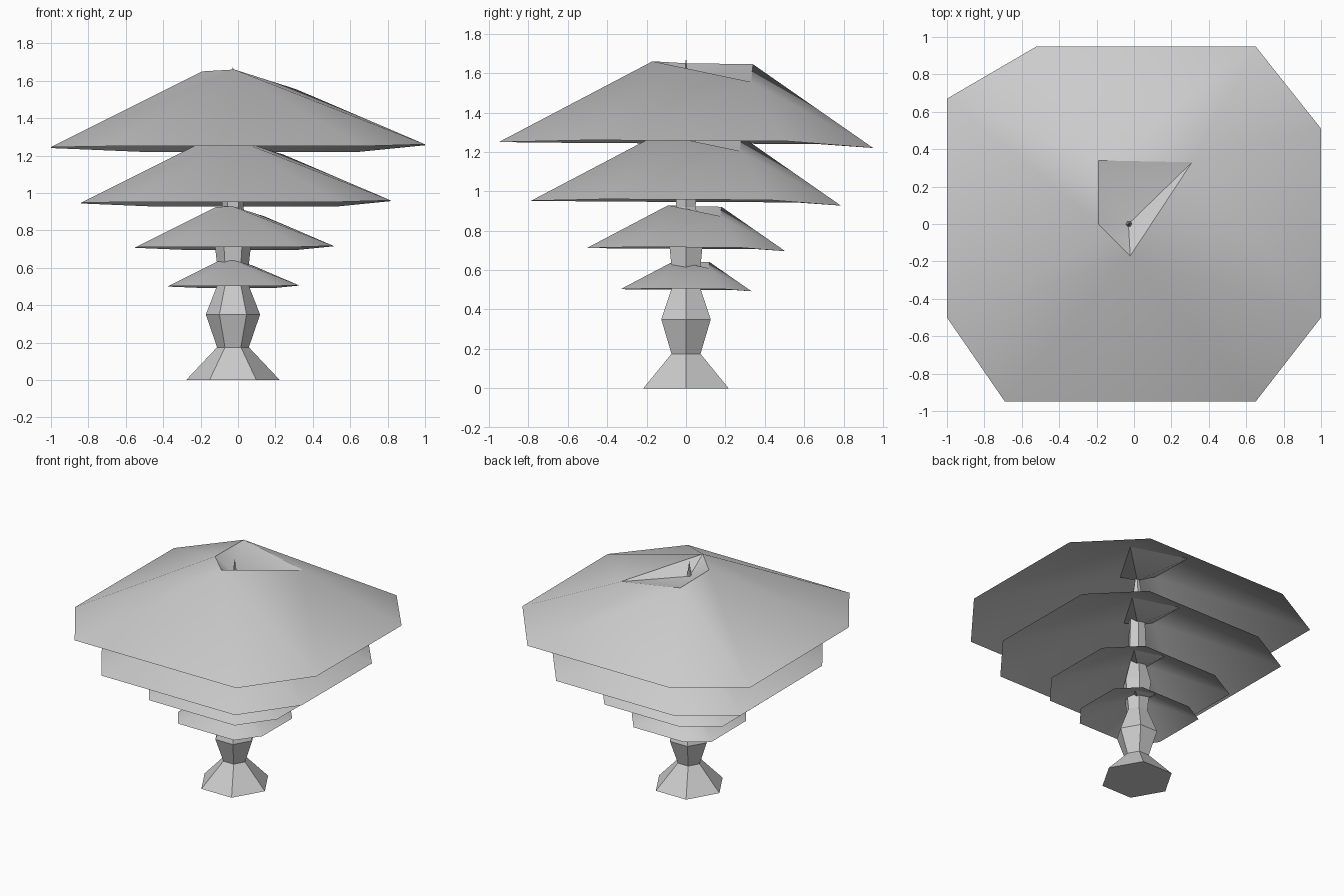
import bpy, bmesh, math

if "Cube" in bpy.data.objects:
    bpy.data.objects.remove(bpy.data.objects["Cube"])

grey = bpy.data.materials.new("pale_grey")
grey.diffuse_color = (0.6, 0.6, 0.6, 1)
grey.use_nodes = True
grey.node_tree.nodes["Principled BSDF"].inputs["Base Color"].default_value = grey.diffuse_color
AXIS = -0.027  # x of the trunk axis


def finish(name, bm, smooth):
    me = bpy.data.meshes.new(name)
    bm.to_mesh(me)
    bm.free()
    me.materials.append(grey)
    ob = bpy.data.objects.new(name, me)
    bpy.context.collection.objects.link(ob)
    if smooth:
        bpy.ops.object.select_all(action='DESELECT')
        ob.select_set(True)
        bpy.context.view_layer.objects.active = ob
        bpy.ops.object.shade_smooth_by_angle(angle=math.radians(30))
    return ob


# Canopy shape: an uneven eight-sided brim, a four-point crown rim and a sunken middle.
# Heights are measured from the brim level.
BRIM = [(-0.69, -0.95, 0.0), (0.65, -0.95, 0.0), (1, -0.5, 0.01), (1, 0.51, 0.005),
        (0.65, 0.95, -0.03), (-0.52, 0.95, -0.03), (-1, 0.67, -0.01), (-1, -0.5, -0.005)]
RIM = [(-0.02, -0.17, 0.41), (0.31, 0.33, 0.305), (-0.19, 0.34, 0.395), (-0.19, 0.0, 0.4)]
DIP = (-0.03, 0.0, 0.31)
FIRST = [7, 2, 4, 6]   # first brim point joined to each rim point
STEPS = [3, 2, 2, 1]   # brim edges fanned from each rim point


def canopy(name, size, x, z):
    bm = bmesh.new()
    def put(p):
        return bm.verts.new((x + p[0] * size, p[1] * size, z + p[2] * size))
    brim, rim, dip = [put(p) for p in BRIM], [put(p) for p in RIM], put(DIP)
    for i in range(4):
        nxt = rim[(i + 1) % 4]
        for k in range(STEPS[i]):
            a = FIRST[i] + k
            bm.faces.new((rim[i], brim[a % 8], brim[(a + 1) % 8]))
        bm.faces.new((rim[i], brim[(FIRST[i] + STEPS[i]) % 8], nxt))
        bm.faces.new((rim[i], nxt, dip))
    return finish(name, bm, True)


canopy("top_canopy", 1.0, 0.0, 1.25)
canopy("upper_canopy", 0.828, -0.012, 0.952)
canopy("lower_canopy", 0.53, -0.02, 0.712)
canopy("bottom_canopy", 0.35, -0.025, 0.503)

# Six-sided trunk with a flared foot, a bulge and a thin tip
PROFILE = [(0, 0.25), (0.175, 0.085), (0.35, 0.145), (0.53, 0.075), (0.75, 0.1),
           (0.92, 0.056), (1.02, 0.065), (1.3, 0.055), (1.67, 0.001)]
bm = bmesh.new()
rings = [[bm.verts.new((AXIS + r * math.cos(i * math.pi / 3), r * math.sin(i * math.pi / 3), z))
          for i in range(6)] for z, r in PROFILE]
for lo, hi in zip(rings, rings[1:]):
    for i in range(6):
        j = (i + 1) % 6
        bm.faces.new((lo[i], lo[j], hi[j], hi[i]))
bm.faces.new(rings[0][::-1])
bm.faces.new(rings[-1])
finish("trunk", bm, False)
